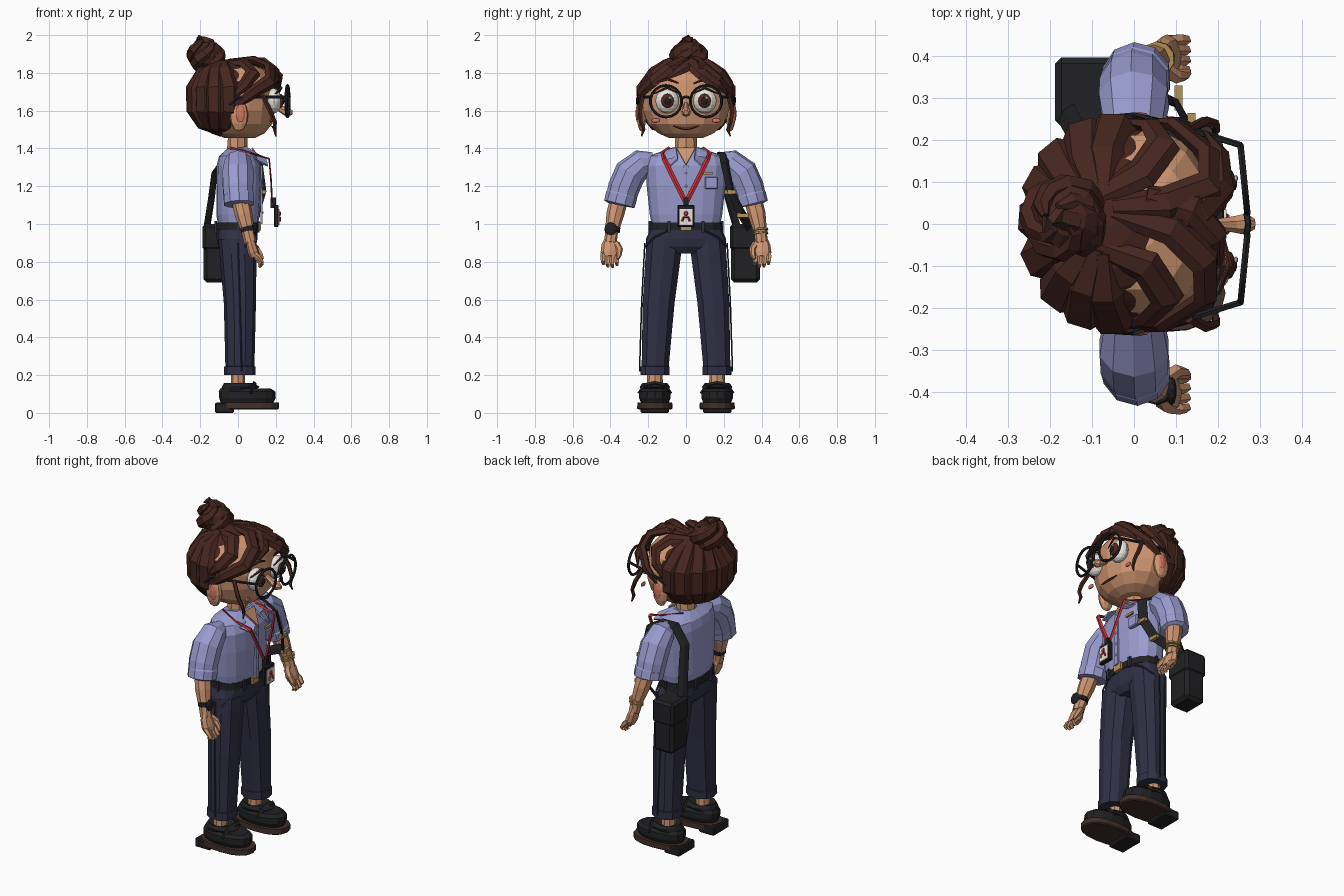
import bpy, bmesh, math, random
from mathutils import Vector as V
random.seed(4)
MATS = {}
COL = dict(skin=(205, 148, 112), hair=(72, 42, 36), shirt=(152, 154, 205), pants=(52, 51, 70),
           black=(38, 38, 40), sole=(66, 50, 44), white=(232, 228, 222), iris=(84, 44, 36),
           red=(200, 50, 55), gold=(180, 145, 85), blush=(214, 118, 98), lip=(110, 55, 45))


def mat(c):
    if c not in MATS:
        MATS[c] = bpy.data.materials.new(c)
        MATS[c].diffuse_color = [(v / 255) ** 2.2 for v in COL[c]] + [1]
    return MATS[c]


def mesh(name, verts, faces, c):
    me = bpy.data.meshes.new(name)
    me.from_pydata([tuple(v) for v in verts], [], faces)
    ob = bpy.data.objects.new(name, me)
    bpy.context.collection.objects.link(ob)
    me.materials.append(mat(c))
    bm = bmesh.new()
    bm.from_mesh(me)
    bmesh.ops.recalc_face_normals(bm, faces=bm.faces)
    bm.to_mesh(me)
    bm.free()
    return ob


def skin_rings(name, rings, c):
    n, m = len(rings[0]), len(rings)
    f = [(i*n+k, i*n+(k+1) % n, (i+1)*n+(k+1) % n, (i+1)*n+k) for i in range(m-1) for k in range(n)]
    f += [tuple(range(n)), tuple(range((m-1)*n, m*n))]
    return mesh(name, [v for r in rings for v in r], f, c)


def loft(name, secs, c, n=12, p=2.0):
    """Stack of superellipse sections (cx, cy, z, rx, ry)."""
    def q(v):
        return math.copysign(abs(v) ** (2 / p), v)
    ang = [2 * math.pi * k / n for k in range(n)]
    return skin_rings(name, [[(x + rx*q(math.cos(a)), y + ry*q(math.sin(a)), z) for a in ang]
                             for x, y, z, rx, ry in secs], c)


def tube(name, pts, radii, c, n=6, flat=1.0, about=None):
    """Tapered tube; flattened toward 'about' point or along x."""
    pts = [V(p) for p in pts]
    if not isinstance(radii, (list, tuple)):
        radii = [radii] * len(pts)
    rings = []
    for i, (p, r) in enumerate(zip(pts, radii)):
        t = (pts[min(i+1, len(pts)-1)] - pts[max(i-1, 0)]).normalized()
        ref = p - V(about) if about else V((1, .05, .07))
        s = t.cross(ref).normalized()
        m = s.cross(t)
        rings.append([p + s*r*math.cos(2*math.pi*k/n) + m*r*flat*math.sin(2*math.pi*k/n) for k in range(n)])
    return skin_rings(name, rings, c)


def box(name, lo, hi, c, bevel=0):
    ob = loft(name, [((lo[0]+hi[0])/2, (lo[1]+hi[1])/2, z, .5, .5) for z in (lo[2], hi[2])], c, 4)
    for i, v in enumerate(ob.data.vertices):
        k = i % 4
        v.co.x = (hi if k in (0, 3) else lo)[0]
        v.co.y = (hi if k in (0, 1) else lo)[1]
    if bevel:
        b = ob.modifiers.new("bevel", 'BEVEL')
        b.width, b.segments = bevel, 1
    return ob


def ball(name, ctr, r, c, seg=12, rings=8):
    bpy.ops.mesh.primitive_uv_sphere_add(segments=seg, ring_count=rings, location=ctr)
    ob = bpy.context.object
    ob.name, ob.scale = name, r
    ob.data.materials.append(mat(c))
    return ob


def flap(name, pts, c, t=.008):
    ob = mesh(name, pts, [tuple(range(len(pts)))], c)
    ob.modifiers.new("solid", 'SOLIDIFY').thickness = t


# torso, belt, neck
loft("shirt_body", [(0, 0, .99, .105, .18), (0, 0, 1.05, .115, .192), (.005, 0, 1.2, .12, .208),
                    (.005, 0, 1.31, .118, .215), (0, 0, 1.36, .1, .2), (0, 0, 1.4, .055, .085)], "shirt", 16, 2.4)
loft("belt", [(-.005, 0, .968, .115, .196), (-.005, 0, 1.008, .115, .193)], "black", 16, 2.3)
box("belt_buckle", (.105, -.028, .966), (.122, .028, 1.01), "gold")
loft("neck", [(-.005, 0, 1.36, .056, .062), (0, 0, 1.5, .05, .055)], "skin", 8)
loft("hips", [(0, 0, .845, .07, .1), (-.005, 0, .88, .1, .21), (-.005, 0, .92, .108, .212),
              (-.005, 0, .985, .108, .185)], "pants", 16, 2.5)
flap("open_neck", [(.07, .05, 1.4), (.07, -.05, 1.4), (.135, 0, 1.31)], "skin")
box("shirt_placket", (.118, -.014, 1.0), (.13, .014, 1.31), "shirt")
for i in range(4):
    ball("shirt_button", (.132, 0, 1.06 + .07*i), (.004, .007, .007), "white", 6, 4)
box("chest_pocket", (.1, .1, 1.185), (.127, .17, 1.25), "shirt", .005)
box("name_bar", (.12, .085, 1.262), (.132, .14, 1.276), "gold")

# paired limbs
for s in (1, -1):
    loft("trouser_leg", [(.01, s*.165, .2, .083, .08), (.01, s*.164, .245, .083, .08), (.01, s*.163, .247, .077, .075),
                         (.01, s*.145, .58, .085, .088), (.0, s*.12, .84, .098, .098),
                         (-.005, s*.112, .92, .1, .1)], "pants", 10, 2.3)
    tube("trouser_seam", [(.02, s*.246, .22), (.01, s*.235, .58), (0, s*.218, .9)], .004, "pants", 4)
    tube("hip_pocket", [(.1, s*.1, .965), (.08, s*.17, .93), (.04, s*.215, .88)], .006, "pants", 4)
    for x, y in ((.108, .09), (-.118, .07), (0, .19)):
        box("belt_loop", (x-.006, s*y-.009, .955), (x+.006, s*y+.009, 1.015), "pants")
    loft("ankle", [(0, s*.165, .11, .04, .045), (0, s*.165, .22, .036, .04)], "skin", 8)
    loft("shoe_sole", [(.055, s*.165, .018, .155, .086), (.052, s*.165, .024, .166, .094),
                       (.052, s*.165, .054, .166, .092)], "sole", 16, 2.4)
    box("shoe_heel", (-.123, s*.165-.075, 0), (-.02, s*.165+.075, .052), "black", .006)
    loft("shoe_upper", [(.048, s*.165, .054, .14, .075), (.05, s*.165, .08, .15, .086), (.048, s*.165, .112, .15, .085),
                        (.04, s*.165, .128, .135, .07)], "black", 14, 2.2)
    loft("shoe_collar", [(.0, s*.165, .12, .09, .072), (.015, s*.165, .138, .1, .08),
                         (.005, s*.165, .157, .08, .066), (0, s*.165, .145, .04, .045)], "black", 12)
    tube("shoe_strap", [(.07, s*.165-.08, .1), (.08, s*.165-.05, .145), (.085, s*.165, .155),
                        (.08, s*.165+.05, .145), (.07, s*.165+.08, .1)], .014, "black", 4)
    # sleeve, rolled cuff, forearm
    tube("sleeve", [(0, s*.17, 1.335), (0, s*.23, 1.325), (0, s*.295, 1.27), (0, s*.33, 1.19), (.002, s*.346, 1.13)],
         [.045, .073, .086, .084, .08], "shirt", 10)
    tube("sleeve_cuff", [(.002, s*.337, 1.163), (.004, s*.341, 1.15), (.006, s*.353, 1.105), (.006, s*.354, 1.1)],
         [.075, .084, .083, .06], "shirt", 10)
    tube("forearm", [(.01, s*.352, 1.14), (.03, s*.375, 1.05), (.055, s*.395, .95), (.066, s*.4, .9)],
         [.048, .047, .034, .033], "skin", 8)
    tube("palm", [(.062, s*.4, .925), (.07, s*.402, .89), (.082, s*.402, .85), (.09, s*.402, .825)],
         [.03, .045, .05, .042], "skin", 8, .6)
    for k in range(4):
        y = s * (.366 + .024*k)
        z = (.01, 0, .002, .015)[k]
        tube("finger", [(.085, y, .845), (.108, y*1.005, .81+z), (.125, y, .785+z), (.112, y*.995, .772+z)],
             [.014, .014, .012, .008], "skin", 5)
    tube("thumb", [(.07, s*.37, .895), (.1, s*.352, .865), (.12, s*.355, .835), (.13, s*.362, .815)],
         [.02, .018, .014, .008], "skin", 6)
    # collar and lanyard
    flap("collar", [(.045, s*.055, 1.41), (-.03, s*.085, 1.4), (.07, s*.135, 1.355), (.16, s*.085, 1.31),
                    (.15, s*.045, 1.345)], "shirt")
    tube("lanyard", [(-.04, s*.085, 1.4), (.07, s*.125, 1.375), (.165, s*.115, 1.345), (.175, s*.06, 1.23),
                     (.18, s*.004, 1.12)], .013, "red", 4, .35)

# identity badge
box("badge_clip", (.172, -.014, 1.085), (.2, .014, 1.14), "black")
box("badge_holder", (.19, -.045, .985), (.215, .045, 1.1), "black", .004)
box("badge_card", (.212, -.035, .995), (.22, .035, 1.08), "white")
ball("badge_picture_head", (.222, 0, 1.055), (.006, .012, .013), "red", 8, 5)
tube("badge_picture_body", [(.222, -.02, 1.015), (.222, -.012, 1.036), (.222, .012, 1.036), (.222, .02, 1.015)],
     .006, "red", 4)

# wrist items
tube("watch_band", [(.05, -.388, .985), (.055, -.391, .96)], .041, "black", 10)
ball("watch_face", (.09, -.398, .975), (.012, .034, .034), "black", 10, 6)
for z in (.945, .965):
    tube("bracelet", [(.056, .394, z+.01), (.058, .395, z)], .041, "gold", 10)

# shoulder bag and strap
box("bag", (-.182, .238, .69), (-.05, .392, .985), "black", .018)
box("bag_flap", (-.188, .232, .86), (-.045, .397, 1.0), "black", .015)
tube("bag_strap", [(-.165, .27, .98), (-.14, .225, 1.14), (-.125, .19, 1.27), (-.06, .19, 1.37), (.03, .2, 1.372),
                   (.115, .205, 1.32), (.13, .235, 1.18), (.1, .29, 1.06), (-.06, .34, .98)],
     .028, "black", 4, .3, (0, .1, 1.15))
for p in ((.137, .235, 1.17), (.106, .3, 1.045)):
    box("strap_buckle", (p[0]-.01, p[1]-.03, p[2]-.01), (p[0]+.01, p[1]+.03, p[2]+.01), "gold")

# head and face
loft("head", [(.01, 0, z, rx, ry) for z, rx, ry in (
    (1.455, .08, .09), (1.48, .13, .15), (1.53, .172, .205), (1.6, .185, .233), (1.68, .188, .236),
    (1.76, .178, .215), (1.82, .13, .16), (1.85, .05, .06))], "skin", 14, 2.1)
tube("nose", [(.19, 0, 1.635), (.235, 0, 1.605), (.265, 0, 1.592), (.288, 0, 1.59)],
     [.012, .02, .026, .012], "skin", 7)
tube("mouth", [(.178, -.065, 1.518), (.19, -.03, 1.507), (.195, 0, 1.504), (.19, .03, 1.507), (.178, .065, 1.518)],
     [.003, .006, .007, .006, .003], "lip", 5)
for s in (1, -1):
    ball("eye_white", (.19, s*.1, 1.652), (.042, .062, .066), "white", 14, 10)
    ball("iris", (.225, s*.098, 1.652), (.017, .034, .038), "iris", 12, 6)
    ball("pupil", (.238, s*.097, 1.652), (.008, .018, .021), "black", 10, 6)
    ball("eye_glint", (.243, s*.097+.012, 1.668), (.005, .008, .008), "white", 6, 4)
    tube("upper_lash", [(.215, s*.035, 1.69), (.228, s*.1, 1.722), (.2, s*.168, 1.69)], [.003, .008, .004], "hair", 5)
    tube("eyebrow", [(.21, s*.04, 1.745), (.21, s*.1, 1.768), (.19, s*.165, 1.745)], [.004, .01, .004], "hair", 5)
    ball("cheek_blush", (.175, s*.16, 1.548), (.008, .024, .013), "blush", 8, 5)
    ball("ear", (.005, s*.236, 1.575), (.05, .026, .085), "skin", 9, 6)
    ball("inner_ear", (.012, s*.257, 1.585), (.026, .01, .048), "blush", 8, 5)
    bpy.ops.mesh.primitive_torus_add(major_segments=18, minor_segments=5, major_radius=.083, minor_radius=.008,
                                     location=(.262, s*.106, 1.65), rotation=(0, math.pi/2, s*.1))
    bpy.context.object.name = "glasses_rim"
    bpy.context.object.data.materials.append(mat("black"))
    tube("glasses_arm", [(.255, s*.187, 1.672), (.1, s*.235, 1.672), (0, s*.258, 1.665), (-.045, s*.255, 1.63)],
         .008, "black", 5)
    # loose curl beside each cheek
    tube("loose_curl", [(.13, s*.225, 1.68), (.17, s*.245, 1.6), (.195, s*.238, 1.54), (.195, s*.222, 1.5),
                        (.2, s*.235, 1.465)], [.012, .013, .011, .01, .004], "hair", 5)
tube("glasses_bridge", [(.268, -.026, 1.665), (.272, 0, 1.675), (.268, .026, 1.665)], .008, "black", 5)

# hair cap with the face opening cut away
C, R = V((-.05, 0, 1.665)), V((.205, .246, .207))
cap = ball("hair_cap", C, R, "hair", 20, 14)
bm = bmesh.new()
bm.from_mesh(cap.data)
gone = []
for f in bm.faces:
    m = f.calc_center_median()
    x, z = C.x + m.x*R.x, C.z + m.z*R.z
    if x > -.055 + max(0, z - 1.58)*.75 and z < 1.835:
        gone.append(f)
bmesh.ops.delete(bm, geom=gone, context='FACES')
bm.to_mesh(cap.data)
bm.free()
cap.modifiers.new("solid", 'SOLIDIFY').thickness = .06


def on_cap(a, e, k):
    a, e = math.radians(a), math.radians(e)
    return C + V((R.x*math.cos(e)*math.cos(a), R.y*math.cos(e)*math.sin(a), R.z*math.sin(e))) * k


# swept locks gathered from the hairline up to the bun
for i in range(9):
    a = 92 + 22*i + random.uniform(-4, 4)
    pts = [on_cap(180 + (a-180)*w, e, .95) for e, w in ((72, .75), (45, .9), (15, 1), (-18, 1), (-45, .9), (-66, .7))]
    tube("back_lock", pts, [.025, .05, .058, .056, .045, .012], "hair", 6, .75, C)

# fringe locks: centre parting to both temples
FR = [[(-.05, .03, 1.86), (.09, -.01, 1.865), (.17, -.09, 1.825), (.17, -.175, 1.755), (.07, -.242, 1.69), (-.04, -.25, 1.6)],
      [(-.05, .04, 1.86), (.08, .05, 1.868), (.18, .09, 1.825), (.18, .165, 1.765), (.1, .235, 1.69), (-.01, .25, 1.6)],
      [(-.1, -.05, 1.85), (.03, -.1, 1.855), (.08, -.18, 1.8), (.03, -.23, 1.73), (-.06, -.25, 1.65)],
      [(-.1, .06, 1.85), (.02, .12, 1.85), (.07, .19, 1.8), (.04, .235, 1.74), (-.05, .25, 1.65)],
      [(.03, .07, 1.87), (.14, .04, 1.855), (.2, -.03, 1.815), (.205, -.1, 1.77)],
      [(.05, -.01, 1.865), (.16, .03, 1.84), (.21, .09, 1.79), (.205, .17, 1.735), (.17, .22, 1.69)]]
for pts in FR:
    r = [.025] + [.042]*(len(pts)-3) + [.032, .008]
    tube("fringe_lock", pts, r, "hair", 6, .55, (0, 0, 1.66))

# twisted bun
B = V((-.155, .015, 1.89))
ball("bun_core", B, (.085, .09, .08), "hair", 9, 6)
for j in range(4):
    pts = []
    for k in range(7):
        a, u = j*math.pi/2 + k*.5, k/6
        rad = .082 * math.cos((u - .35)*1.9)
        pts.append(B + V((rad*math.cos(a) - .03*u, rad*math.sin(a), -.065 + .15*u)))
    tube("bun_twist", pts, [.02, .032, .036, .034, .03, .024, .01], "hair", 6, .8, B)
tube("bun_tip", [(-.14, .0, 1.95), (-.18, .02, 1.972), (-.205, .01, 1.985), (-.215, -.02, 1.98)],
     [.03, .026, .018, .005], "hair", 5)
